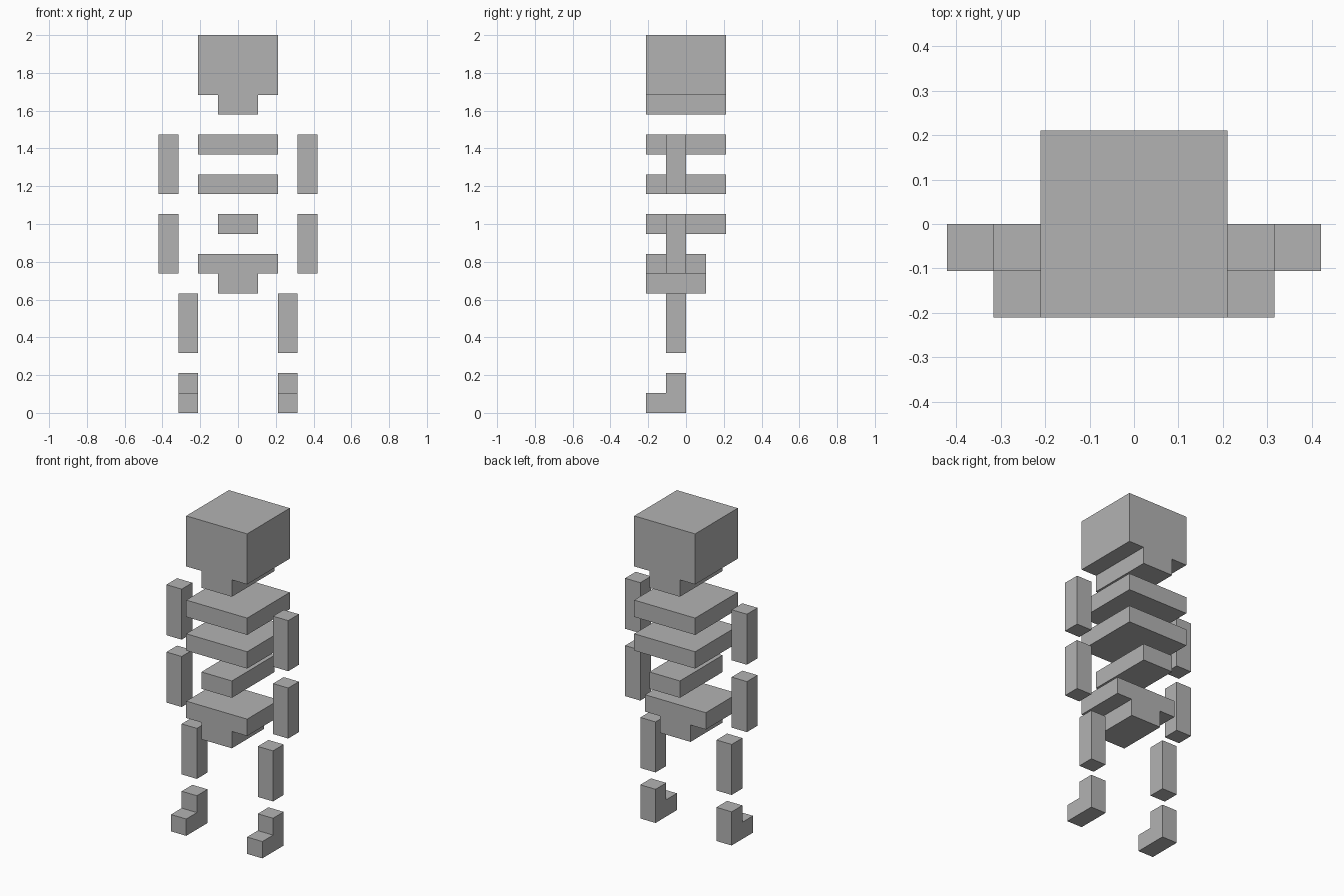
import bpy, bmesh
from mathutils import Vector

cube = bpy.data.objects.get("Cube")
if cube:
    bpy.data.objects.remove(cube, do_unlink=True)

U = 2 / 19  # one block; all sizes below are in blocks

grey = bpy.data.materials.new("plain grey")
grey.use_nodes = True
grey.diffuse_color = (0.45, 0.45, 0.45, 1)
grey.node_tree.nodes["Principled BSDF"].inputs["Base Color"].default_value = grey.diffuse_color


def extrude(name, points, direction):
    """Make a solid by extruding a flat outline along a direction."""
    bm = bmesh.new()
    face = bm.faces.new([bm.verts.new(Vector(p) * U) for p in points])
    result = bmesh.ops.extrude_face_region(bm, geom=[face], use_keep_orig=True)
    verts = [g for g in result["geom"] if isinstance(g, bmesh.types.BMVert)]
    bmesh.ops.translate(bm, verts=verts, vec=Vector(direction) * U)
    bmesh.ops.recalc_face_normals(bm, faces=bm.faces)
    mesh = bpy.data.meshes.new(name)
    bm.to_mesh(mesh)
    bm.free()
    mesh.materials.append(grey)
    obj = bpy.data.objects.new(name, mesh)
    bpy.context.collection.objects.link(obj)
    return obj


def box(name, x, y, z):
    outline = [(x[0], y[0], z[0]), (x[1], y[0], z[0]), (x[1], y[1], z[0]), (x[0], y[1], z[0])]
    return extrude(name, outline, (0, 0, z[1] - z[0]))


def stepped(name, y, z_low, z_step, z_top):
    """Wide block with a narrower block under it, as one T-shaped solid."""
    outline = [(-2, z_top), (-2, z_step), (-1, z_step), (-1, z_low),
               (1, z_low), (1, z_step), (2, z_step), (2, z_top)]
    return extrude(name, [(px, y[0], pz) for px, pz in outline], (0, y[1] - y[0], 0))


# Skull with jaw, ribs, spine and pelvis
stepped("skull_and_jaw", (-2, 2), 15, 16, 19)
box("upper_rib", (-2, 2), (-2, 2), (13, 14))
box("lower_rib", (-2, 2), (-2, 2), (11, 12))
box("spine", (-1, 1), (-2, 2), (9, 10))
stepped("pelvis", (-2, 1), 6, 7, 8)

# Limbs on both sides
for side, s in (("left", 1), ("right", -1)):
    arm_x, leg_x = (3 * s, 4 * s), (2 * s, 3 * s)
    box(side + "_upper_arm", arm_x, (-1, 0), (11, 14))
    box(side + "_forearm", arm_x, (-1, 0), (7, 10))
    box(side + "_thigh", leg_x, (-1, 0), (3, 6))
    # Shin with the foot pointing forward
    profile = [(-2, 0), (0, 0), (0, 2), (-1, 2), (-1, 1), (-2, 1)]
    extrude(side + "_shin_and_foot", [(2 * s, py, pz) for py, pz in profile], (s, 0, 0))
